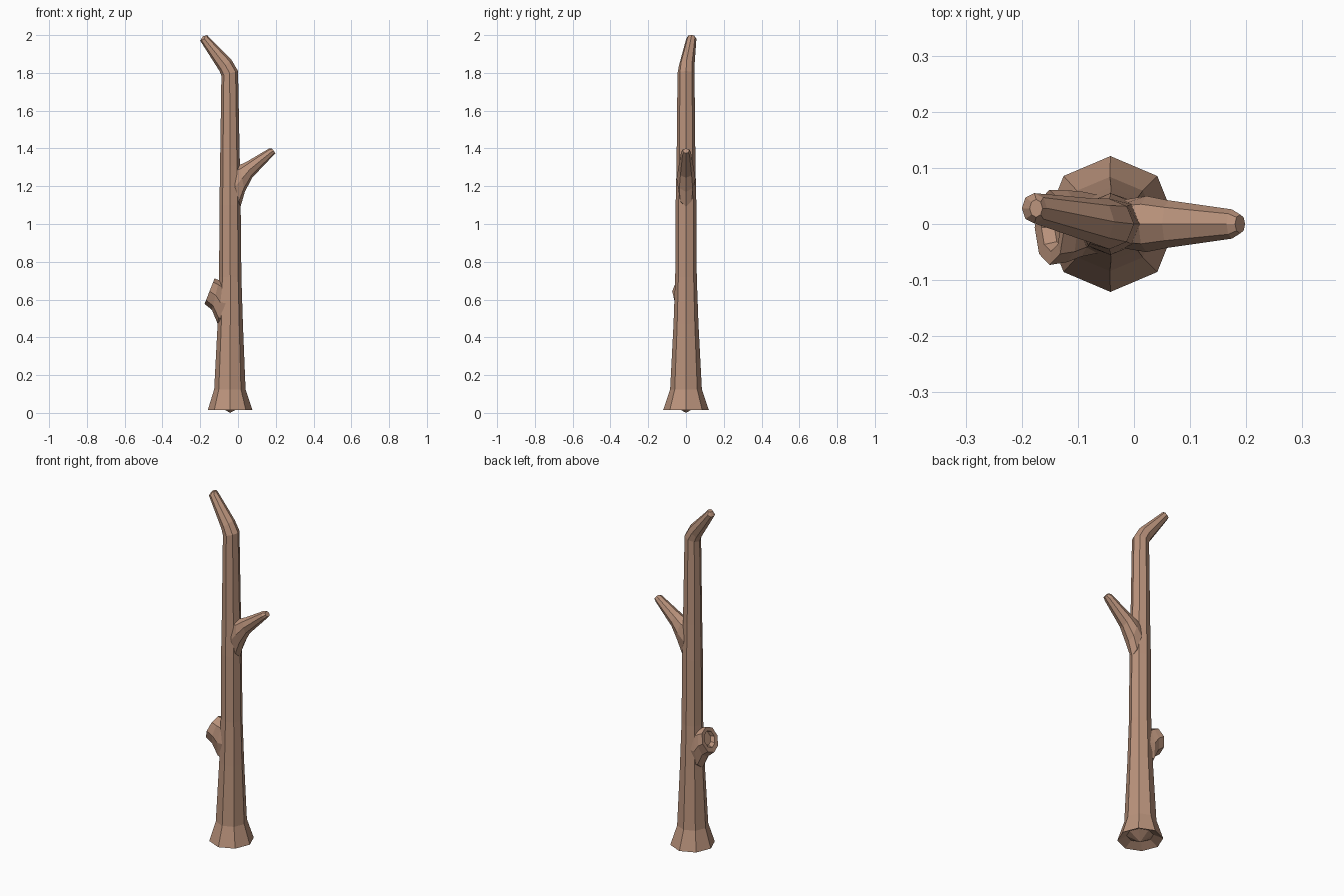
import bpy
import bmesh
import math
from mathutils import Vector

SIDES = 8

default_cube = bpy.data.objects.get("Cube")
if default_cube:
    bpy.data.objects.remove(default_cube, do_unlink=True)

# Single bark colour
bark = bpy.data.materials.new("light brown bark")
bark.use_nodes = True
colour = (0.49, 0.29, 0.2, 1)
bark.diffuse_color = colour
bark.node_tree.nodes["Principled BSDF"].inputs["Base Color"].default_value = colour


def add_ring(bm, start_x, start_z, end_x, end_z, y, half_depth):
    """Add an elliptical ring whose diameter runs from start to end in the xz plane."""
    start = Vector((start_x, y, start_z))
    end = Vector((end_x, y, end_z))
    centre = (start + end) / 2
    across = (end - start) / 2
    depth = Vector((0, half_depth, 0))
    ring = []
    for side in range(SIDES):
        angle = math.tau * side / SIDES
        ring.append(bm.verts.new(centre + across * math.cos(angle) + depth * math.sin(angle)))
    return ring


def loft(name, sections, start_apex=None):
    """Skin the sections with flat faces and close both ends."""
    bm = bmesh.new()
    rings = [add_ring(bm, *section) for section in sections]
    for lower, upper in zip(rings, rings[1:]):
        for side in range(SIDES):
            following = (side + 1) % SIDES
            bm.faces.new((lower[side], lower[following], upper[following], upper[side]))
    bm.faces.new(rings[-1])
    if start_apex:
        apex = bm.verts.new(start_apex)
        for side in range(SIDES):
            bm.faces.new((apex, rings[0][(side + 1) % SIDES], rings[0][side]))
    else:
        bm.faces.new(list(reversed(rings[0])))
    bmesh.ops.recalc_face_normals(bm, faces=bm.faces[:])
    mesh = bpy.data.meshes.new(name)
    bm.to_mesh(mesh)
    bm.free()
    mesh.materials.append(bark)
    part = bpy.data.objects.new(name, mesh)
    bpy.context.collection.objects.link(part)
    return part


# Trunk: hollowed underside, flared foot, tapering stem and bent tip
loft("trunk", [
    (-.11, .04, .03, .04, 0, .07),
    (-.16, .015, .076, .015, 0, .121),
    (-.126, .125, .04, .125, 0, .084),
    (-.108, .47, .026, .47, 0, .066),
    (-.1, .72, .018, .72, 0, .057),
    (-.098, 1.1, .014, 1.1, 0, .055),
    (-.095, 1.31, .01, 1.31, 0, .05),
    (-.088, 1.785, 0, 1.81, 0, .045),
    (-.098, 1.81, -.035, 1.87, .004, .041),
    (-.2, 1.97, -.155, 1.99, .028, .027),
    (-.186, 1.994, -.163, 2, .028, .016),
], start_apex=(-.042, 0, 0))

# Side branch: swells out of the trunk and tapers to a blunt tip
loft("side_branch", [
    (-.02, 1.08, -.06, 1.28, 0, .03),
    (.013, 1.09, -.04, 1.31, 0, .044),
    (.036, 1.17, .008, 1.312, 0, .05),
    (.075, 1.245, .05, 1.332, 0, .042),
    (.184, 1.36, .165, 1.4, 0, .026),
    (.198, 1.375, .18, 1.4, 0, .017),
])

# Broken stub: short flared collar with a rim and a sunken end
loft("broken_stub", [
    (-.06, .46, -.05, .7, 0, .05),
    (-.107, .47, -.08, .7, 0, .058),
    (-.138, .545, -.1, .702, -.004, .064),
    (-.177, .577, -.124, .712, -.006, .067),
    (-.165, .602, -.131, .69, -.006, .043),
    (-.142, .61, -.112, .682, -.006, .036),
])
